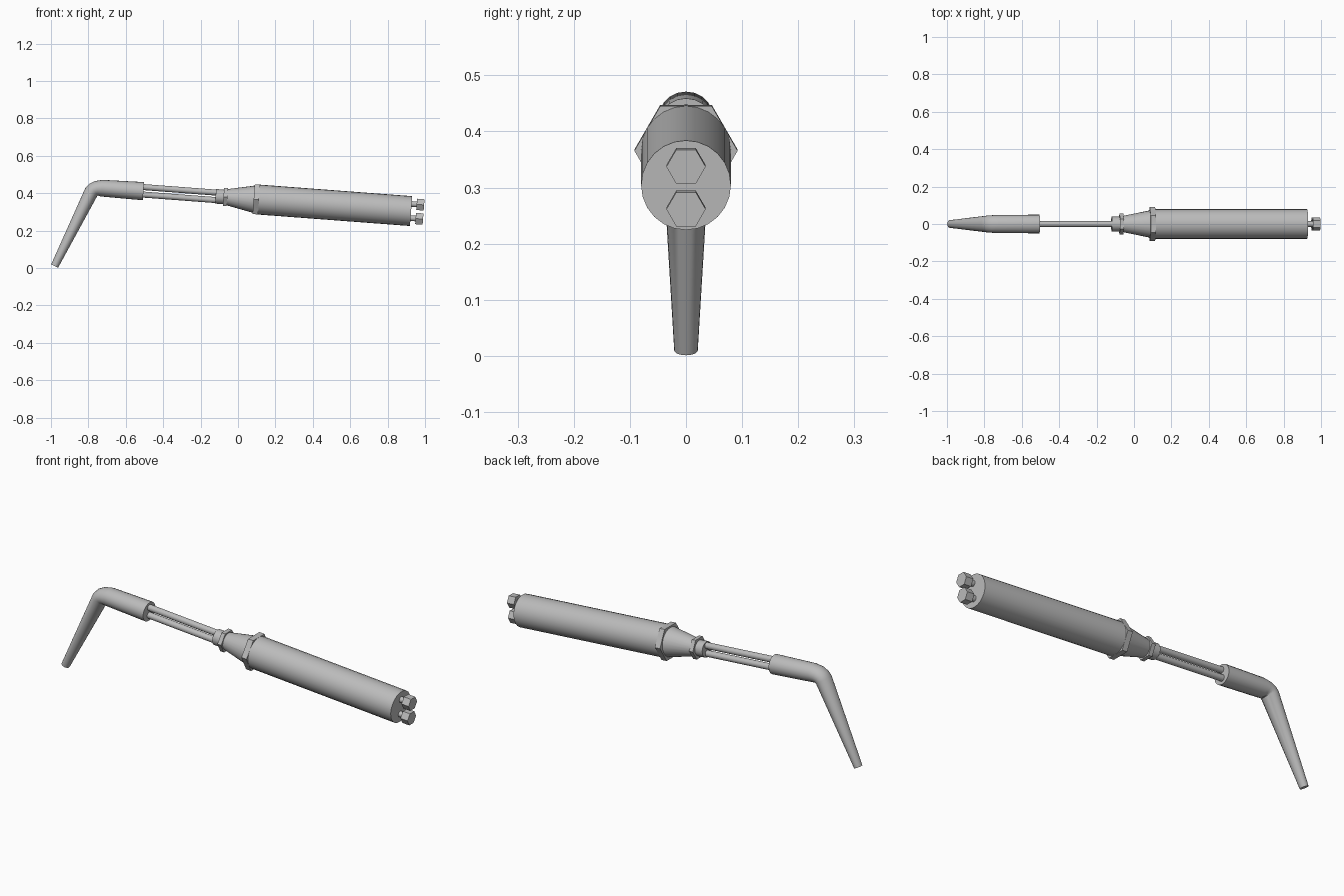
import bpy, bmesh, math
from mathutils import Matrix, Vector

cube = bpy.data.objects.get("Cube")
if cube:
    bpy.data.objects.remove(cube, do_unlink=True)

metal = bpy.data.materials.new("grey metal")
metal.use_nodes = True
metal.diffuse_color = (0.5, 0.5, 0.5, 1)
metal.node_tree.nodes["Principled BSDF"].inputs["Base Color"].default_value = (0.5, 0.5, 0.5, 1)

# Tilted main axis of the torch
AXIS = Matrix.Translation((0, 0, 0.374)) @ Matrix.Rotation(math.atan(0.0755), 4, 'Y')


def loft(name, rings, smooth=True):
    """Skin a list of equal-sized point rings and cap both ends."""
    bm = bmesh.new()
    loops = [[bm.verts.new(p) for p in ring] for ring in rings]
    n = len(loops[0])
    for a, b in zip(loops, loops[1:]):
        for i in range(n):
            j = (i + 1) % n
            bm.faces.new((a[i], a[j], b[j], b[i]))
    bm.faces.new(loops[0])
    bm.faces.new(loops[-1])
    bmesh.ops.recalc_face_normals(bm, faces=bm.faces)
    mesh = bpy.data.meshes.new(name)
    bm.to_mesh(mesh)
    bm.free()
    mesh.materials.append(metal)
    obj = bpy.data.objects.new(name, mesh)
    bpy.context.collection.objects.link(obj)
    if smooth:
        bpy.ops.object.select_all(action='DESELECT')
        obj.select_set(True)
        bpy.context.view_layer.objects.active = obj
        bpy.ops.object.shade_smooth_by_angle(angle=math.radians(35))
    return obj


def turned(name, profile, sides=24, offset=0.0, smooth=True):
    """Turn (position, radius) pairs about the main axis, raised by offset."""
    angles = [2 * math.pi * i / sides for i in range(sides)]
    rings = [[AXIS @ Vector((x, r * math.cos(a), offset + r * math.sin(a))) for a in angles]
             for x, r in profile]
    return loft(name, rings, smooth)


# Handle and tapered front
turned("handle", [(0.10, 0.08), (0.928, 0.08)])
turned("handle_taper", [(-0.06, 0.043), (0.09, 0.074)])
turned("large_hex_collar", [(0.084, 0.092), (0.113, 0.092)], 6, smooth=False)
turned("small_hex_collar", [(-0.078, 0.056), (-0.057, 0.056)], 6, smooth=False)
turned("ferrule", [(-0.12, 0.039), (-0.055, 0.039)])

# Paired gas tubes and inlet fittings
for side, sign in (("upper", 1), ("lower", -1)):
    turned(side + "_tube", [(-0.52, 0.016), (-0.10, 0.016)], 16, sign * 0.02)
    turned(side + "_inlet_neck", [(0.92, 0.015), (0.96, 0.015)], 16, sign * 0.038)
    turned(side + "_inlet_nut", [(0.955, 0.035), (0.995, 0.035)], 6, sign * 0.038, False)

# Bent nozzle: outer and inner edge (x, z) of each section, and its half width
sections = [
    ((-0.502, 0.459), (-0.509, 0.362), 0.050),
    ((-0.725, 0.471), (-0.732, 0.382), 0.048),
    ((-0.767, 0.464), (-0.742, 0.384), 0.047),
    ((-0.795, 0.450), (-0.748, 0.387), 0.046),
    ((-0.816, 0.428), (-0.752, 0.386), 0.045),
    ((-0.999, 0.019), (-0.962, 0.001), 0.021),
]
rings = []
for outer, inner, width in sections:
    o = Vector((outer[0], 0, outer[1]))
    i = Vector((inner[0], 0, inner[1]))
    mid, half = (o + i) / 2, (o - i) / 2
    rings.append([mid + half * math.cos(a) + Vector((0, width * math.sin(a), 0))
                  for a in (2 * math.pi * k / 20 for k in range(20))])
loft("bent_nozzle", rings)
